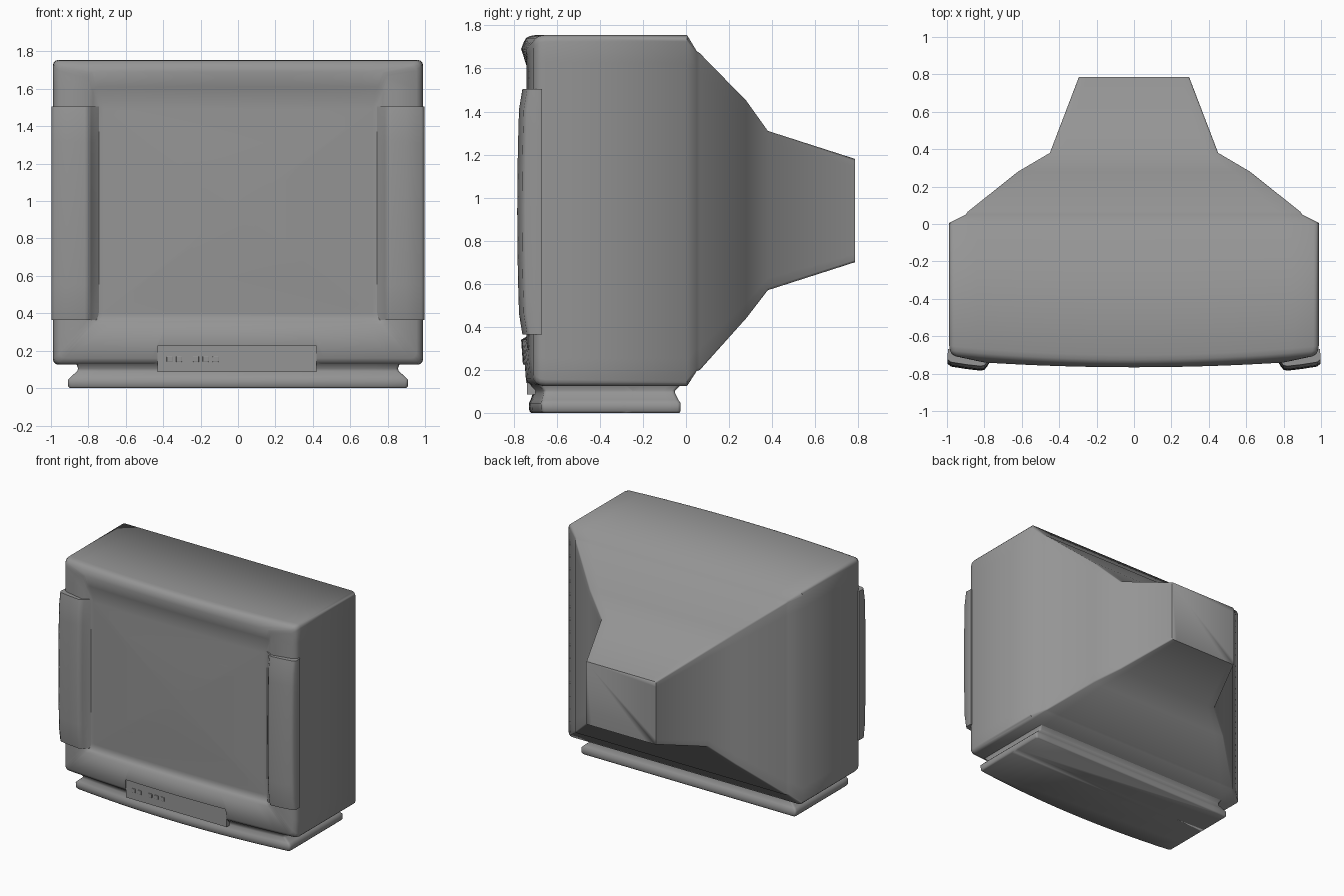
import bpy, bmesh, math
from mathutils import Vector

cube = bpy.data.objects.get("Cube")
if cube:
    bpy.data.objects.remove(cube)

grey = bpy.data.materials.new("plain grey")
grey.use_nodes = True
colour = (0.3, 0.3, 0.3, 1)
grey.diffuse_color = colour
grey.node_tree.nodes["Principled BSDF"].inputs["Base Color"].default_value = colour


def rounded_rect(hx, lo, hi, r, steps=16):
    """Outline of a rounded rectangle, with its long sides subdivided."""
    corners = []
    for cx, cy, start in ((hx - r, hi - r, 0), (r - hx, hi - r, 90),
                          (r - hx, lo + r, 180), (hx - r, lo + r, 270)):
        corners.append([Vector((cx + r * math.cos(math.radians(start + a)),
                                cy + r * math.sin(math.radians(start + a))))
                        for a in (0, 30, 60, 90)])
    points = []
    for i, arc in enumerate(corners):
        points += arc
        nxt = corners[(i + 1) % 4][0]
        points += [arc[-1].lerp(nxt, k / steps) for k in range(1, steps)]
    return points


def loft(name, rings):
    """Skin a list of equal-length rings and cap both ends."""
    bm = bmesh.new()
    loops = [[bm.verts.new(p) for p in ring] for ring in rings]
    n = len(loops[0])
    for a, b in zip(loops, loops[1:]):
        for i in range(n):
            j = (i + 1) % n
            bm.faces.new((a[i], a[j], b[j], b[i]))
    bm.faces.new(loops[0])
    bm.faces.new(loops[-1])
    bmesh.ops.recalc_face_normals(bm, faces=bm.faces)
    mesh = bpy.data.meshes.new(name)
    bm.to_mesh(mesh)
    bm.free()
    obj = bpy.data.objects.new(name, mesh)
    bpy.context.collection.objects.link(obj)
    mesh.materials.append(grey)
    return obj


def box(name, x, y, z):
    centre = [sum(v) / 2 for v in (x, y, z)]
    bpy.ops.mesh.primitive_cube_add(size=1, location=centre)
    obj = bpy.context.object
    obj.name = name
    obj.scale = [v[1] - v[0] for v in (x, y, z)]
    bpy.ops.object.transform_apply(location=False, rotation=False, scale=True)
    obj.data.materials.append(grey)
    return obj


def smooth(obj, angle=65):
    bpy.ops.object.select_all(action="DESELECT")
    obj.select_set(True)
    bpy.context.view_layer.objects.active = obj
    bpy.ops.object.shade_smooth_by_angle(angle=math.radians(angle))


# Cabinet: rear tube housing, box, bezel and domed screen in one skin
# (half width, bottom, top, depth, corner radius, bow of the front)
sections = [
    (0.295, 0.70, 1.18, 0.785, 0.01, 0),
    (0.45, 0.57, 1.31, 0.38, 0.01, 0),
    (0.62, 0.44, 1.45, 0.28, 0.01, 0),
    (0.89, 0.20, 1.67, 0.065, 0.01, 0),
    (0.90, 0.195, 1.68, 0.05, 0.01, 0),
    (0.99, 0.125, 1.755, 0.005, 0.03, 0),
    (0.988, 0.125, 1.755, -0.70, 0.03, 0.05),
    (0.984, 0.129, 1.751, -0.725, 0.03, 0.05),
    (0.975, 0.138, 1.742, -0.742, 0.03, 0.05),
    (0.955, 0.16, 1.725, -0.753, 0.03, 0.05),
    (0.80, 0.34, 1.69, -0.766, 0.03, 0.04),
    (0.775, 0.355, 1.61, -0.74, 0.03, 0.03),
    (0.745, 0.385, 1.54, -0.728, 0.02, 0.03),
    (0.72, 0.405, 1.49, -0.728, 0.01, 0.03),
    (0.48, 0.59, 1.31, -0.735, 0.01, 0.03),
    (0.24, 0.77, 1.13, -0.74, 0.01, 0.03),
    (0.03, 0.92, 0.98, -0.742, 0.01, 0.03),
]
cabinet = loft("cabinet", [
    [(p.x, y + bow * p.x ** 2, p.y) for p in rounded_rect(hx, lo, hi, r)]
    for hx, lo, hi, y, r, bow in sections])

# Notch in the chin for the control panel
cutter = box("notch_cutter", (-0.43, 0.42), (-0.9, -0.725), (0, 0.225))
cutter.hide_render = True
cut = cabinet.modifiers.new("notch", "BOOLEAN")
cut.operation = "DIFFERENCE"
cut.solver = "EXACT"
cut.object = cutter
bpy.context.view_layer.objects.active = cabinet
bpy.ops.object.modifier_apply(modifier=cut.name)
bpy.data.objects.remove(cutter)
smooth(cabinet)

# Control panel set back in the notch, reaching down to the base
box("control_panel", (-0.43, 0.42), (-0.738, -0.70), (0.085, 0.225))
for i, x in enumerate((-0.365, -0.315, -0.225, -0.173, -0.12)):
    button = box(f"button_{i + 1}", (x - 0.016, x + 0.016),
                 (-0.744, -0.73), (0.14, 0.17))
    soft = button.modifiers.new("soft edges", "BEVEL")
    soft.width = 0.003
    soft.segments = 2

# Side rails beside the screen, bulging slightly at mid height
profile = [(0.95, -0.66), (0.995, -0.67), (0.997, -0.735), (0.98, -0.75),
           (0.90, -0.763), (0.82, -0.772), (0.80, -0.768), (0.785, -0.75),
           (0.765, -0.728), (0.73, -0.70)]
for side, label in ((1, "left"), (-1, "right")):
    rings = []
    for k in range(13):
        t = k / 6 - 1
        bulge = 0.012 * (1 - t * t) - (0.012 if abs(t) == 1 else 0)
        rings.append([(side * x, y - bulge * (y < -0.73), 0.935 + 0.57 * t)
                      for x, y in profile])
    smooth(loft(label + "_rail", rings))

# Pedestal base with a waist and a bowed front
# (half width, front, back, height)
steps = [(0.90, -0.72, -0.03, 0.0), (0.908, -0.728, -0.025, 0.01),
         (0.91, -0.73, -0.025, 0.045), (0.895, -0.722, -0.035, 0.06),
         (0.86, -0.712, -0.05, 0.09), (0.855, -0.712, -0.05, 0.105),
         (0.865, -0.735, -0.025, 0.13)]
base = loft("base", [
    [(p.x, p.y + 0.07 * p.x ** 2 * (p.y < -0.3), z)
     for p in rounded_rect(hx, front, back, 0.015)]
    for hx, front, back, z in steps])
smooth(base)
